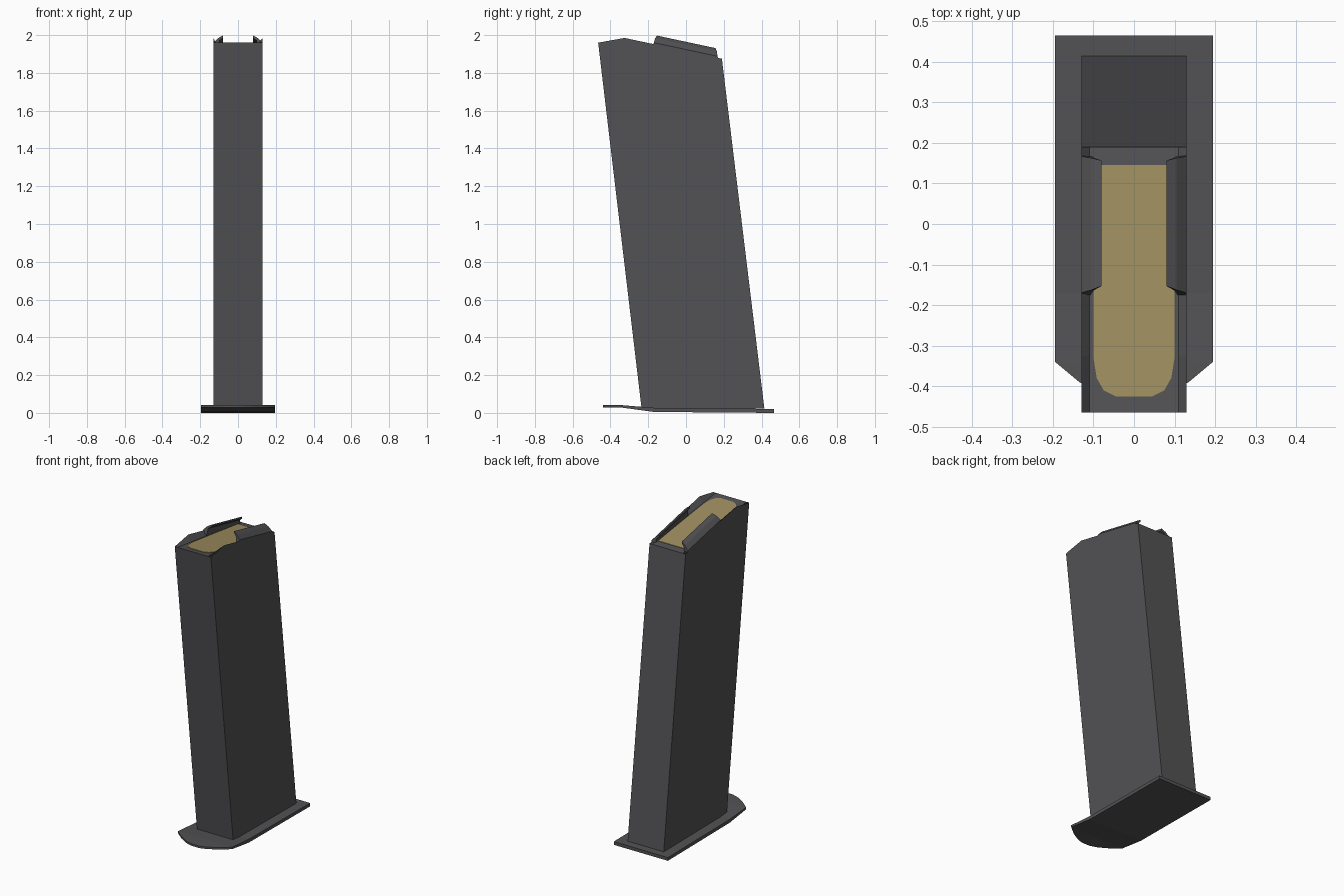
import bpy, bmesh

if "Cube" in bpy.data.objects:
    bpy.data.objects.remove(bpy.data.objects["Cube"])


def material(name, rgb):
    m = bpy.data.materials.new(name)
    m.diffuse_color = (*rgb, 1.0)
    m.use_nodes = True
    m.node_tree.nodes["Principled BSDF"].inputs["Base Color"].default_value = m.diffuse_color
    return m


STEEL = material("dark steel", (0.085, 0.085, 0.09))
BRASS = material("dull brass", (0.34, 0.27, 0.115))


def loft(name, sections, mat):
    """Skin a row of closed cross-sections and cap both ends."""
    bm = bmesh.new()
    rings = [[bm.verts.new(p) for p in s] for s in sections]
    n = len(rings[0])
    for a, b in zip(rings, rings[1:]):
        for i in range(n):
            j = (i + 1) % n
            bm.faces.new((a[i], a[j], b[j], b[i]))
    bm.faces.new(rings[0])
    bm.faces.new(rings[-1])
    bmesh.ops.remove_doubles(bm, verts=bm.verts, dist=1e-5)
    bmesh.ops.recalc_face_normals(bm, faces=bm.faces)
    mesh = bpy.data.meshes.new(name)
    bm.to_mesh(mesh)
    bm.free()
    mesh.materials.append(mat)
    obj = bpy.data.objects.new(name, mesh)
    bpy.context.collection.objects.link(obj)
    return obj


def floor_z(y):
    """Height of the sloping top between the side rims."""
    return 1.96 - (y + 0.465) * 0.085 / 0.655


def rim_z(y):
    """Height of the side rim behind its peak."""
    return 1.985 - (y + 0.325) * 0.11 / 0.515


# Slanted body: stations of top y, bottom y, rim height
W = 0.13
body = []
for yt, yb, zr in [(-0.465, -0.235, 1.96), (-0.325, -0.096, 1.985), (0.19, 0.415, 1.875)]:
    zf = floor_z(yt)
    body.append([(-W, yb, 0.022), (-W, yt, zr), (-0.11, yt, zf),
                 (0.11, yt, zf), (W, yt, zr), (W, yb, 0.022)])
loft("magazine_body", body, STEEL)

# Base plate with an upturned, tapering front: y, half width, bottom, top
plate = []
for y, w, zb, zt in [(0.465, 0.195, 0.0, 0.021), (-0.17, 0.195, 0.005, 0.027),
                     (-0.34, 0.195, 0.028, 0.041), (-0.39, 0.135, 0.029, 0.042),
                     (-0.425, 0.075, 0.029, 0.042), (-0.44, 0.03, 0.029, 0.042)]:
    plate.append([(-w, y, zb), (w, y, zb), (w, y, zt), (-w, y, zt)])
loft("base_plate", plate, STEEL)

# Brass round on top: thin plate with a rounded front
brass = []
for y, w in [(0.145, 0.10), (-0.33, 0.10), (-0.38, 0.092), (-0.41, 0.075), (-0.425, 0.045)]:
    z = floor_z(y)
    brass.append([(-w, y, z - 0.002), (w, y, z - 0.002), (w, y, z + 0.003), (-w, y, z + 0.003)])
loft("top_round", brass, BRASS)

# Feed lips: bent sheets leaning inward; x, height over rim, end inset
LIP = [(0.13, -0.004, 0.0), (0.13, 0.008, 0.005), (0.105, 0.034, 0.012), (0.08, 0.049, 0.022),
       (0.08, 0.036, 0.022), (0.098, 0.022, 0.012), (0.108, -0.03, 0.0)]
for side, label in [(-1, "left"), (1, "right")]:
    ends = []
    for y0, d in [(-0.175, 1), (0.17, -0.6)]:
        ends.append([(side * x, y0 + d * inset, rim_z(y0 + d * inset) + h) for x, h, inset in LIP])
    loft(label + "_feed_lip", ends, STEEL)
